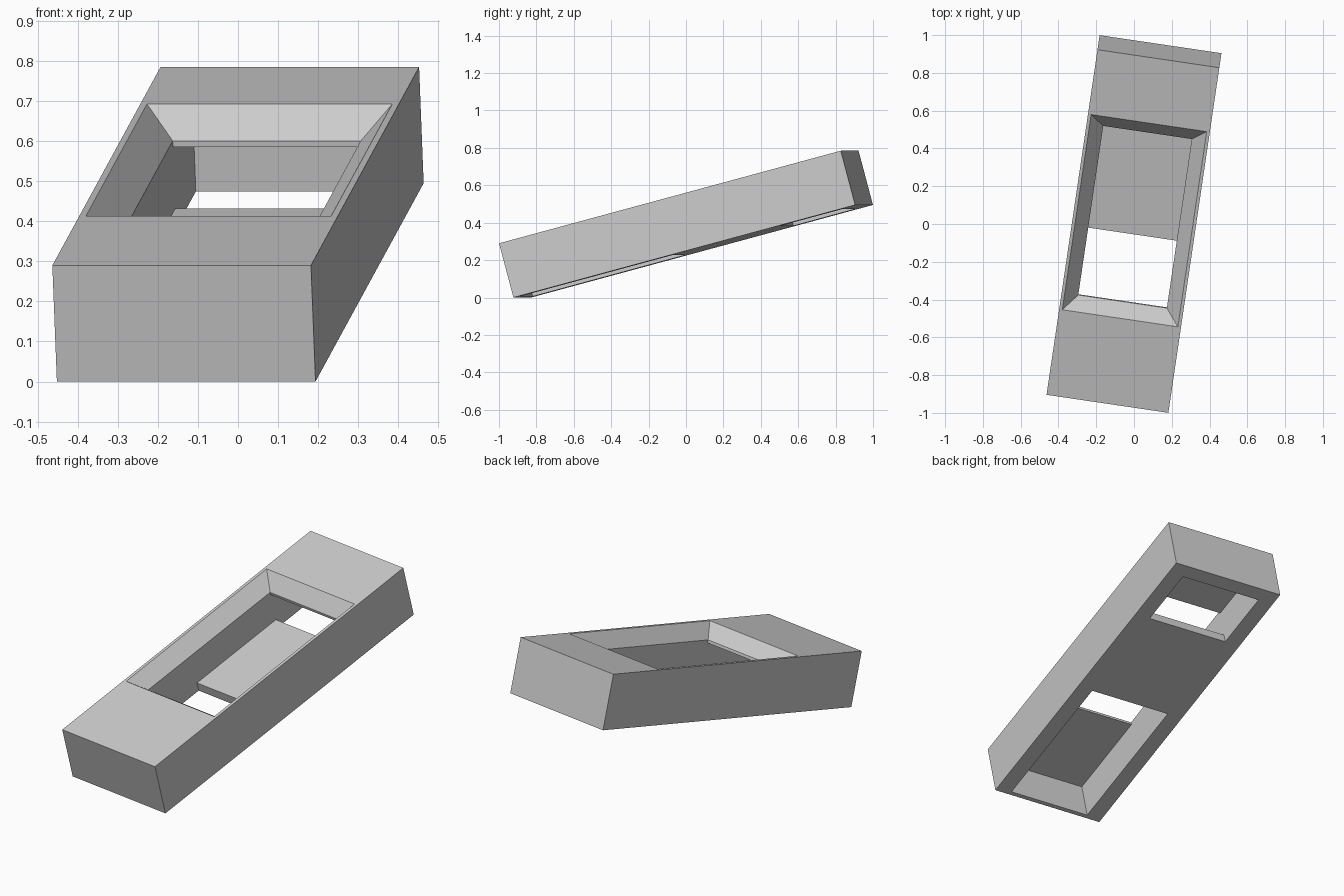
import bpy
import bmesh
from math import radians
from mathutils import Euler

cube = bpy.data.objects.get("Cube")
if cube:
    bpy.data.objects.remove(cube, do_unlink=True)

WIDTH, LENGTH, HEIGHT = 0.652, 1.912, 0.30
HALF = 0.237                      # half width of the cavity
FRONT, BACK = -0.41, 0.527        # lip of the upper opening
LIP, CEILING, FLOOR = 0.074, 0.058, -0.10

grey = bpy.data.materials.new("plain_grey")
grey.use_nodes = True
grey.diffuse_color = (0.6, 0.6, 0.6, 1)
grey.node_tree.nodes["Principled BSDF"].inputs["Base Color"].default_value = (0.6, 0.6, 0.6, 1)


def loft(name, lower, upper):
    """Solid between two matching outlines."""
    bm = bmesh.new()
    a = [bm.verts.new(p) for p in lower]
    b = [bm.verts.new(p) for p in upper]
    bm.faces.new(a)
    bm.faces.new(b)
    for i in range(len(a)):
        j = (i + 1) % len(a)
        bm.faces.new((a[i], a[j], b[j], b[i]))
    bmesh.ops.recalc_face_normals(bm, faces=bm.faces)
    mesh = bpy.data.meshes.new(name)
    bm.to_mesh(mesh)
    bm.free()
    mesh.materials.append(grey)
    obj = bpy.data.objects.new(name, mesh)
    bpy.context.collection.objects.link(obj)
    return obj


def rectangle(half, front, back, z):
    return [(-half, front, z), (half, front, z), (half, back, z), (-half, back, z)]


def bevel_outline(z):
    """Outline of the sloped opening at a given height."""
    grow = (z - LIP) * 0.95
    return rectangle(HALF + grow, FRONT - grow, BACK + grow, z)


# Main block
body = loft("housing",
            rectangle(WIDTH / 2, -LENGTH / 2, LENGTH / 2, -HEIGHT / 2),
            rectangle(WIDTH / 2, -LENGTH / 2, LENGTH / 2, HEIGHT / 2))

# Cavity, with a floor panel left between two bottom openings
profile = [(-0.934, -0.2), (-0.083, -0.2), (-0.083, FLOOR), (0.525, FLOOR),
           (0.525, -0.2), (0.876, -0.2), (0.876, CEILING), (BACK, CEILING),
           (BACK, 0.09), (FRONT, 0.09), (FRONT, CEILING), (-0.934, CEILING)]
cavity = loft("cavity_cutter",
              [(-HALF, y, z) for y, z in profile],
              [(HALF, y, z) for y, z in profile])

# Sloped rim of the upper opening
rim = loft("rim_cutter", bevel_outline(0.064), bevel_outline(0.19))

bpy.context.view_layer.objects.active = body
for cutter in (cavity, rim):
    cutter.hide_render = True
    cut = body.modifiers.new("cut", 'BOOLEAN')
    cut.operation = 'DIFFERENCE'
    cut.solver = 'EXACT'
    cut.object = cutter
    bpy.ops.object.modifier_apply(modifier=cut.name)
    bpy.data.objects.remove(cutter, do_unlink=True)

# Tilt, turn and rest on the ground
turn = Euler((radians(15), 0, radians(-8.4))).to_matrix().to_4x4()
body.data.transform(turn)
lowest = min(v.co.z for v in body.data.vertices)
for v in body.data.vertices:
    v.co.z -= lowest
